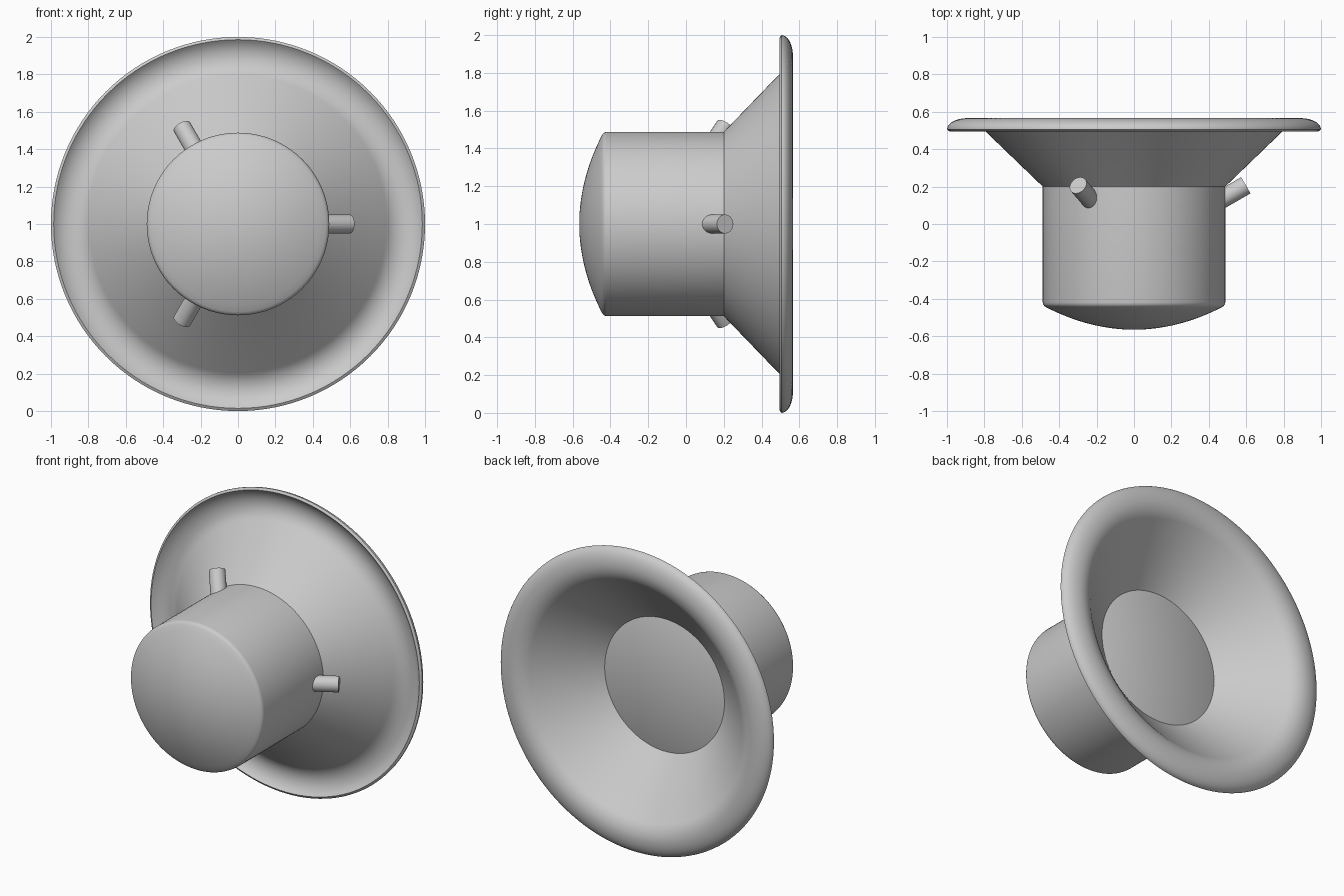
import bpy
import bmesh
from math import cos, sin, pi, radians
from mathutils import Matrix, Vector

SEGMENTS = 128
CENTRE = Vector((0, 0, 1))

default = bpy.data.objects.get("Cube")
if default:
    bpy.data.objects.remove(default, do_unlink=True)

# Single grey material
grey = bpy.data.materials.new("plain_grey")
grey.use_nodes = True
colour = (0.6, 0.6, 0.6, 1)
grey.diffuse_color = colour
grey.node_tree.nodes["Principled BSDF"].inputs["Base Color"].default_value = colour


def finish(bm, name):
    """Turn a bmesh into a named, smooth shaded object."""
    bmesh.ops.recalc_face_normals(bm, faces=bm.faces)
    mesh = bpy.data.meshes.new(name)
    bm.to_mesh(mesh)
    bm.free()
    mesh.materials.append(grey)
    obj = bpy.data.objects.new(name, mesh)
    bpy.context.collection.objects.link(obj)
    bpy.ops.object.select_all(action="DESELECT")
    obj.select_set(True)
    bpy.context.view_layer.objects.active = obj
    bpy.ops.object.shade_smooth_by_angle(angle=radians(35))
    return obj


def lathe(name, profile):
    """Spin a (radius, y) profile around the y axis."""
    bm = bmesh.new()
    verts = [bm.verts.new((r, y, 0)) for r, y in profile]
    edges = [bm.edges.new(pair) for pair in zip(verts, verts[1:])]
    bmesh.ops.spin(bm, geom=verts + edges, cent=(0, 0, 0), axis=(0, 1, 0),
                   angle=2 * pi, steps=SEGMENTS)
    bmesh.ops.remove_doubles(bm, verts=bm.verts, dist=0.0005)
    obj = finish(bm, name)
    obj.location = CENTRE
    return obj


def arc(cx, cy, rx, ry, start, end, steps=14):
    angles = [radians(start + (end - start) * i / steps) for i in range(steps + 1)]
    return [(cx + rx * cos(a), cy + ry * sin(a)) for a in angles]


# Drum with a domed front, a softened edge and a flat back in the throat
dome = [(0.47 * i / 14, -0.565 + 0.12 * (i / 14) ** 2) for i in range(15)]
lathe("drum_body", dome + [(0.48, -0.438), (0.486, -0.429), (0.488, -0.418),
                           (0.488, 0.2), (0.44, 0.225), (0, 0.225)])

# Flared bell: outer cone, hollow rolled lip, crown and inner cone
bell = [(0.488, 0.2)]
bell += arc(0.89, 0.4, 0.135, 0.135, 135, 45)
bell += [(0.99, 0.498)]
bell += arc(0.89, 0.505, 0.11, 0.061, 0, 90)
bell += arc(0.89, 0.406, 0.16, 0.16, 93, 135)
bell += [(0.44, 0.225)]
lathe("flared_bell", bell)

# Three pins around the drum, leaning toward the bell
for i in range(3):
    bm = bmesh.new()
    bmesh.ops.create_cone(bm, cap_ends=True, segments=32, radius1=0.05,
                          radius2=0.05, depth=0.24)
    axis = Vector((cos(radians(30)), sin(radians(30)), 0))
    middle = Vector((0.598, 0.207, 0)) - axis * 0.12
    turn = Matrix.Rotation(-i * 2 * pi / 3, 4, "Y")
    lean = axis.to_track_quat("Z", "Y").to_matrix().to_4x4()
    bmesh.ops.transform(bm, verts=bm.verts,
                        matrix=turn @ Matrix.Translation(middle) @ lean)
    finish(bm, f"side_pin_{i + 1}").location = CENTRE
